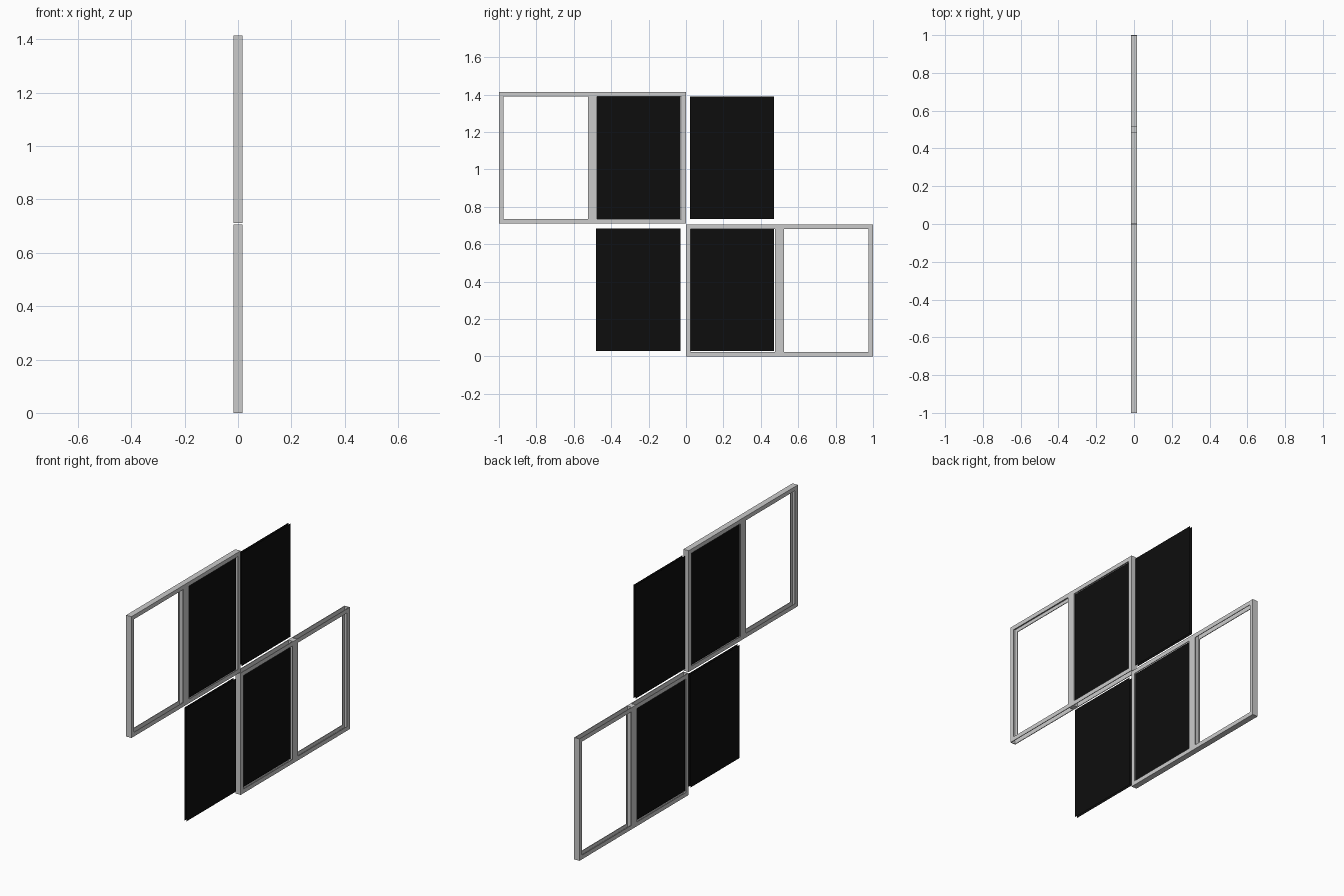
import bpy, bmesh
from mathutils import Matrix

if "Cube" in bpy.data.objects:
    bpy.data.objects.remove(bpy.data.objects["Cube"])

D = 0.017      # half depth of the frame
T = 0.004      # sheet thickness of the frame profile
W = 0.024      # visible rail width

def add_box(bm, x0, x1, y0, y1, z0, z1):
    m = Matrix.Translation(((x0 + x1) / 2, (y0 + y1) / 2, (z0 + z1) / 2))
    m = m @ Matrix.Diagonal((x1 - x0, y1 - y0, z1 - z0, 1))
    bmesh.ops.create_cube(bm, size=1, matrix=m)

def finish(bm, name, mat=None):
    me = bpy.data.meshes.new(name)
    bm.to_mesh(me)
    bm.free()
    ob = bpy.data.objects.new(name, me)
    bpy.context.collection.objects.link(ob)
    if mat:
        me.materials.append(mat)
    return ob

def window_frame(name, y0, z0, z1, open_top):
    y1, mid = y0 + 1, y0 + 0.5
    bm = bmesh.new()
    # front and back face sheets: two stiles, a mullion and two rails each
    for xa, xb in ((-D, -D + T), (D - T, D)):
        for a, b in ((y0, y0 + W), (mid - 0.025, mid + 0.025), (y1 - W, y1)):
            add_box(bm, xa, xb, a, b, z0, z1)
        for a, b in ((y0 + W, mid - 0.025), (mid + 0.025, y1 - W)):
            add_box(bm, xa, xb, a, b, z0, z0 + W)
            add_box(bm, xa, xb, a, b, z1 - W, z1)
    # outer closing walls, leaving glazing channels open inwards
    i = D - T
    add_box(bm, -i, i, y0, y0 + T, z0, z1)
    add_box(bm, -i, i, y1 - T, y1, z0, z1)
    za = z0 if open_top else z1 - T
    add_box(bm, -i, i, y0 + T, y1 - T, za, za + T)
    # mullion core
    zb, zc = (z0 + T, z1) if open_top else (z0, z1 - T)
    add_box(bm, -i, i, mid - 0.018, mid + 0.018, zb, zc)
    return finish(bm, name)

window_frame("upper_frame", -1.0, 0.712, 1.415, False)
window_frame("lower_frame", 0.0, 0.0, 0.706, True)

# dark double glazing: two thin sheets per pane
dark = bpy.data.materials.new("dark_glass")
dark.diffuse_color = (0.004, 0.004, 0.004, 1)
dark.use_nodes = True
dark.node_tree.nodes["Principled BSDF"].inputs["Base Color"].default_value = dark.diffuse_color
for row, z0, z1 in (("upper", 0.735, 1.391), ("lower", 0.028, 0.684)):
    for side, y0, y1 in (("left", -0.48, -0.03), ("right", 0.021, 0.471)):
        bm = bmesh.new()
        for x in (-0.007, 0.007):
            vs = [bm.verts.new((x, y, z)) for y, z in
                  ((y0, z0), (y1, z0), (y1, z1), (y0, z1))]
            if x < 0:
                vs.reverse()
            bm.faces.new(vs)
        finish(bm, f"{row}_{side}_glass", dark)
